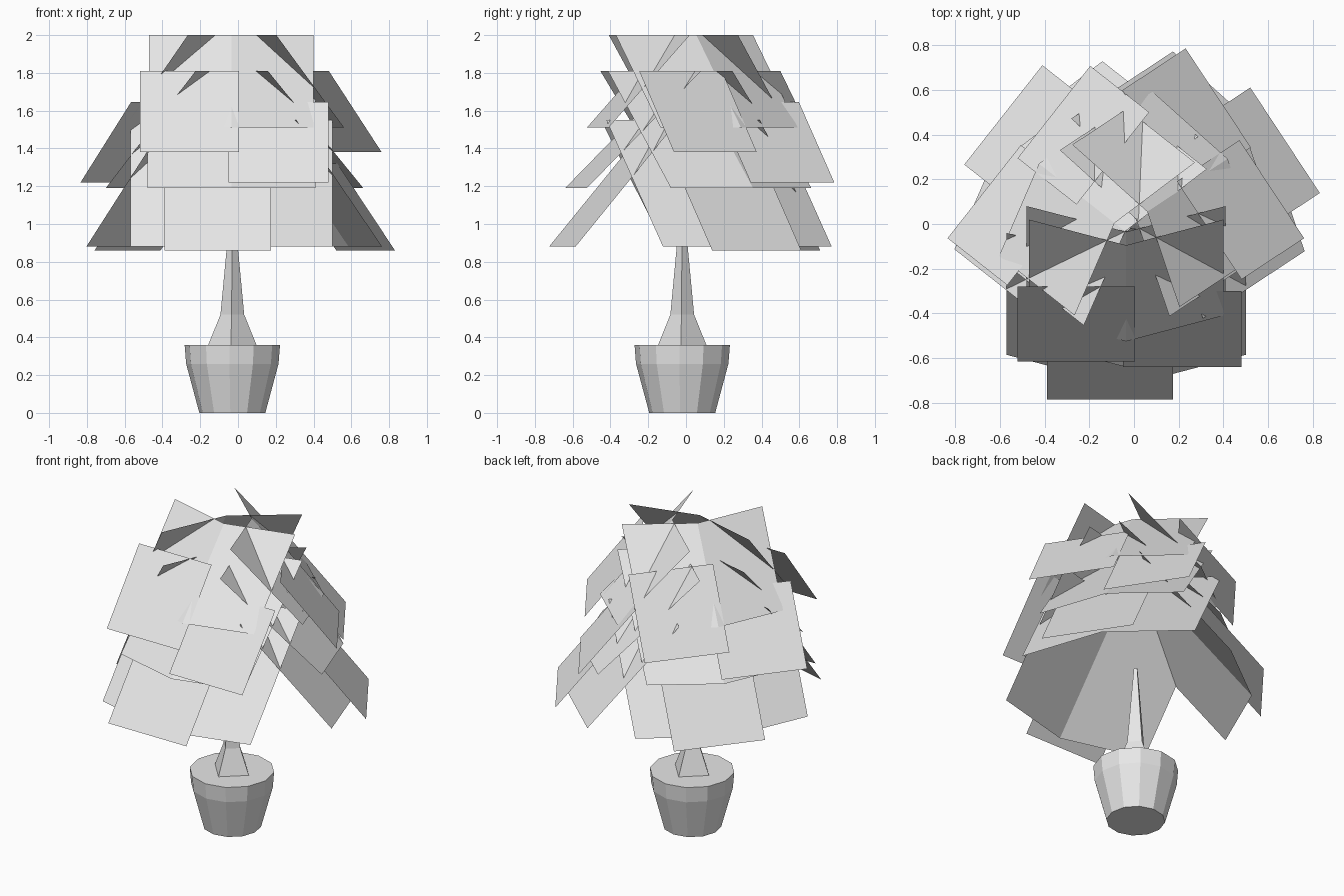
import bpy, math
from mathutils import Matrix, Vector

cube = bpy.data.objects.get("Cube")
if cube:
    bpy.data.objects.remove(cube, do_unlink=True)

grey = bpy.data.materials.new("light_grey")
grey.use_nodes = True
grey.diffuse_color = (0.8, 0.8, 0.8, 1)
grey.node_tree.nodes["Principled BSDF"].inputs["Base Color"].default_value = (0.8, 0.8, 0.8, 1)

AXIS = Vector((-0.03, -0.02, 0))


def add_mesh(name, verts, faces, matrix=Matrix()):
    mesh = bpy.data.meshes.new(name)
    mesh.from_pydata([matrix @ Vector(v) for v in verts], [], faces)
    mesh.materials.append(grey)
    obj = bpy.data.objects.new(name, mesh)
    bpy.context.collection.objects.link(obj)
    return obj


def lathe(name, profile, sides, turn):
    """Stack of flat-sided rings, closed at both ends."""
    verts, faces = [], []
    for radius, z in profile:
        for i in range(sides):
            a = math.radians(turn) + math.tau * i / sides
            verts.append(AXIS + Vector((radius * math.cos(a), radius * math.sin(a), z)))
    for ring in range(len(profile) - 1):
        for i in range(sides):
            a, b = ring * sides + i, ring * sides + (i + 1) % sides
            faces.append((a, b, b + sides, a + sides))
    faces.append(tuple(reversed(range(sides))))
    faces.append(tuple(range(len(verts) - sides, len(verts))))
    return add_mesh(name, verts, faces)


def leaf_card(name, x0, x1, top, bottom, fold, matrix):
    """Sloping leaf sheet; top and bottom are (y, z) of the side edges, fold pushes the middle out."""
    xs = (x0, (x0 + x1) / 2, x1) if fold else (x0, x1)
    n = len(xs)
    verts = []
    for y, z in (bottom, top):
        for i, x in enumerate(xs):
            verts.append((x, y - (fold if n == 3 and i == 1 else 0), z))
    faces = [(i, i + 1, i + 1 + n, i + n) for i in range(n - 1)]
    add_mesh(name, verts, faces, matrix)


# Pot and trunk
lathe("pot", [(0.175, 0), (0.245, 0.26), (0.253, 0.36)], 12, -3.5)
lathe("trunk", [(0.13, 0.355), (0.063, 0.52), (0.014, 1.04)], 4, -3.5)

# Foliage: one group of sheets, repeated around the trunk
cards = [
    ("upper_folded_leaf", -0.47, 0.40, (0.02, 2.0), (-0.41, 1.51), 0.115),
    ("middle_folded_leaf", -0.48, 0.41, (0.08, 1.81), (-0.525, 1.19), 0.115),
    ("lower_folded_leaf", -0.57, 0.50, (-0.04, 1.55), (-0.585, 0.88), 0.14),
    ("high_leaf", -0.52, 0.005, (-0.28, 1.81), (-0.615, 1.38), 0),
    ("mid_leaf", -0.05, 0.48, (-0.30, 1.645), (-0.64, 1.22), 0),
    ("low_leaf", -0.39, 0.175, (-0.42, 1.32), (-0.785, 0.86), 0),
]
groups = [
    ("front", 0, (0, 0, 0)),
    ("back_left", 123.4, (-0.039, 0.032, 0)),
    ("back_right", 231.8, (-0.034, -0.082, 0)),
]
for side, angle, shift in groups:
    place = Matrix.Translation(shift) @ Matrix.Rotation(math.radians(angle), 4, "Z")
    for card in cards:
        leaf_card(side + "_" + card[0], *card[1:], place)
